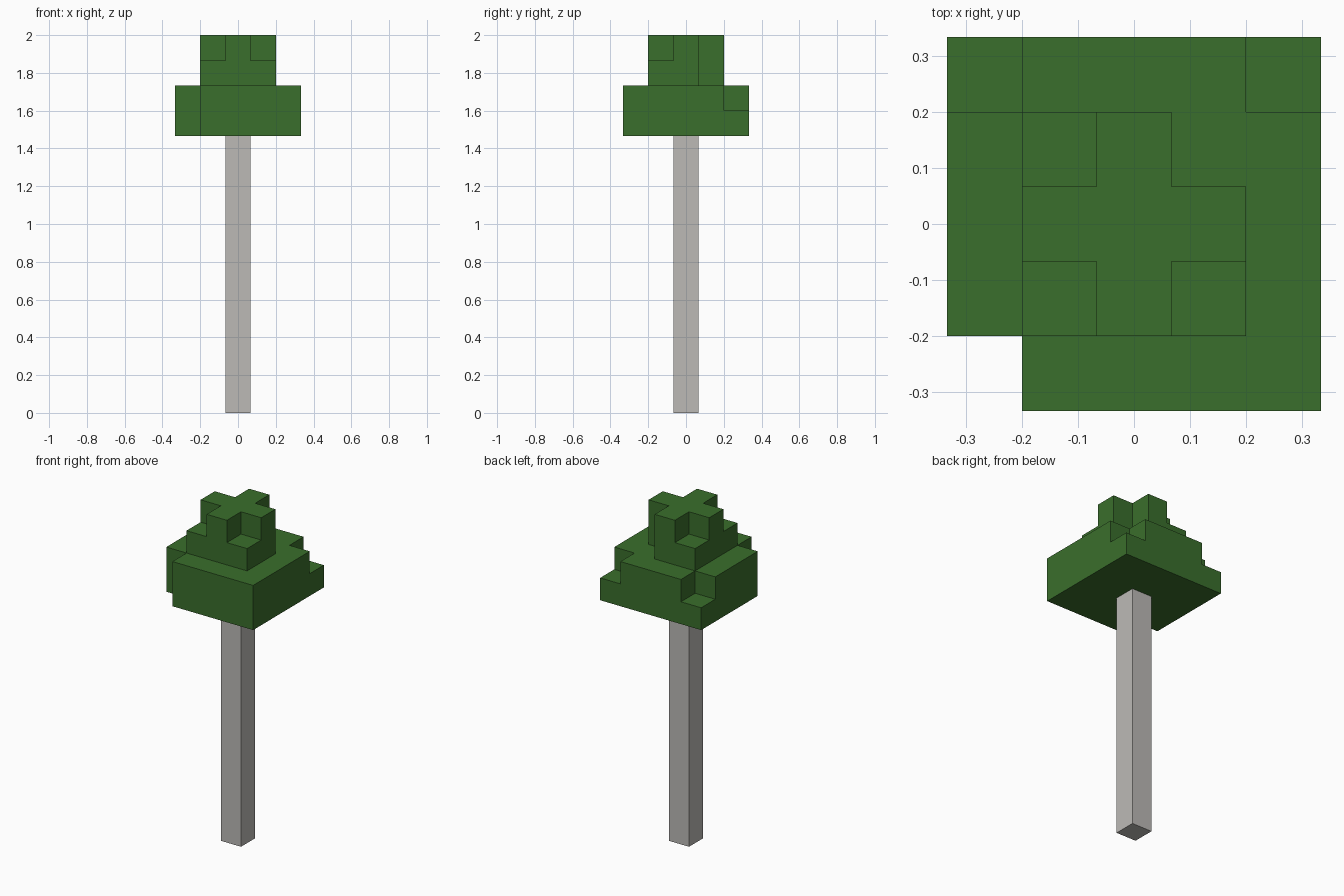
import bpy
import bmesh
from mathutils import Vector

cube = bpy.data.objects.get("Cube")
if cube:
    bpy.data.objects.remove(cube, do_unlink=True)

UNIT = 2 / 15          # edge of one block
TRUNK_HEIGHT = 11      # in blocks


def make_material(name, rgb):
    mat = bpy.data.materials.new(name)
    mat.use_nodes = True
    mat.diffuse_color = (*rgb, 1)
    bsdf = next(n for n in mat.node_tree.nodes if n.type == 'BSDF_PRINCIPLED')
    bsdf.inputs["Base Color"].default_value = (*rgb, 1)
    return mat


def layer(radius, z, missing=()):
    """Square layer of blocks with some corners left out."""
    span = range(-radius, radius + 1)
    gone = {(sx * radius, sy * radius) for sx, sy in missing}
    return {(x, y, z) for x in span for y in span if (x, y) not in gone}


def block_shell(name, cells, solid, mat):
    """Outer faces of the cells, merged into large flat faces."""
    bm = bmesh.new()
    for cell in cells:
        centre = Vector(cell) + Vector((0, 0, 0.5))
        for axis in range(3):
            for sign in (-1, 1):
                normal = Vector((0, 0, 0))
                normal[axis] = sign
                if tuple(int(c + n) for c, n in zip(cell, normal)) in solid:
                    continue
                u = Vector((0, 0, 0))
                u[(axis + 1) % 3] = 0.5
                v = normal.cross(u)
                mid = centre + normal / 2
                corners = (mid - u - v, mid + u - v, mid + u + v, mid - u + v)
                bm.faces.new([bm.verts.new(p * UNIT) for p in corners])
    bmesh.ops.remove_doubles(bm, verts=bm.verts[:], dist=0.001)
    bmesh.ops.dissolve_limit(bm, angle_limit=0.01, verts=bm.verts[:], edges=bm.edges[:])
    mesh = bpy.data.meshes.new(name)
    bm.to_mesh(mesh)
    bm.free()
    mesh.materials.append(mat)
    obj = bpy.data.objects.new(name, mesh)
    bpy.context.collection.objects.link(obj)
    return obj


leaf_green = make_material("leaf green", (0.042, 0.156, 0.025))
bark_grey = make_material("pale grey bark", (0.503, 0.491, 0.468))

# Trunk column
trunk = {(0, 0, z) for z in range(TRUNK_HEIGHT)}

# Canopy: two wide layers, then two narrow ones, each with cut corners
corners = [(x, y) for x in (-1, 1) for y in (-1, 1)]
canopy = layer(2, TRUNK_HEIGHT, [(-1, -1)])
canopy |= layer(2, TRUNK_HEIGHT + 1, [(-1, -1), (-1, 1), (1, 1)])
canopy |= layer(1, TRUNK_HEIGHT + 2, [(1, 1)])
canopy |= layer(1, TRUNK_HEIGHT + 3, corners)

solid = trunk | canopy
block_shell("trunk", trunk, solid, bark_grey)
block_shell("leaf_canopy", canopy, solid, leaf_green)
